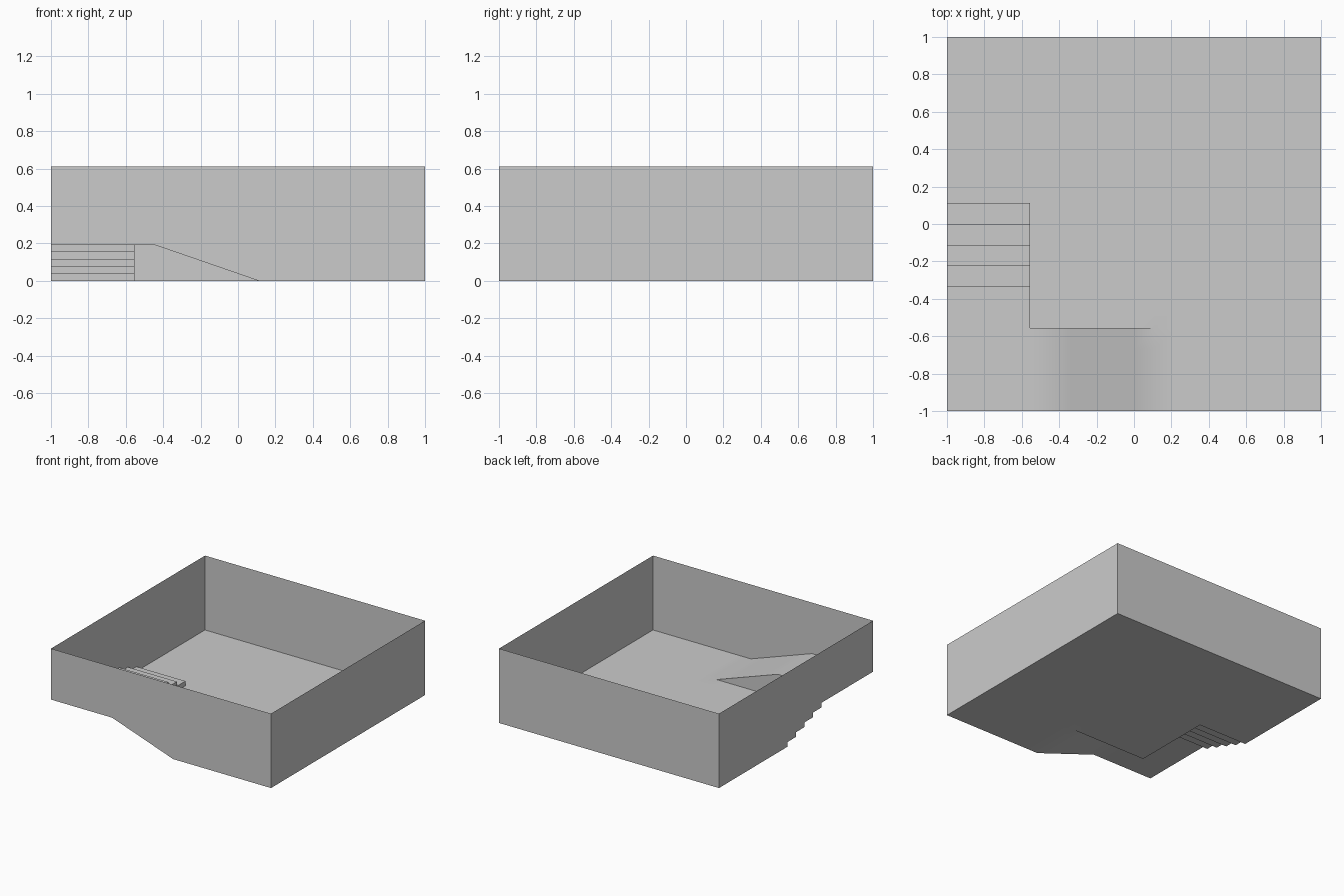
import bpy, bmesh, math

if "Cube" in bpy.data.objects:
    bpy.data.objects.remove(bpy.data.objects["Cube"])

N = 18               # cells per side
U = 2 / N            # cell size
H = 0.192            # platform height
TOP = 0.611          # wall height


def height(i, j, x):
    """Floor height of cell (i, j) at grid line x."""
    if i < 4 and j < 10:                       # platform and five steps
        return H * min(5, 10 - j) / 5
    if i >= 4 and j < 4:                       # ramp down from the platform
        return H * max(0, min(1, (10 - x) / 5))
    return 0.0


def point(x, y, z):
    return (x * U - 1, y * U - 1, z)


def face(bm, pts):
    unique = [p for k, p in enumerate(pts) if p != pts[k - 1]]
    if len(unique) > 2:
        bm.faces.new([bm.verts.new(p) for p in unique])


def strip(bm, x0, y0, x1, y1, low, high):
    """Upright face over one grid edge between two pairs of heights."""
    face(bm, [point(x0, y0, low[0]), point(x1, y1, low[1]),
              point(x1, y1, high[1]), point(x0, y0, high[0])])


def finish(bm, name):
    bmesh.ops.remove_doubles(bm, verts=bm.verts, dist=1e-4)
    mesh = bpy.data.meshes.new(name)
    bm.to_mesh(mesh)
    bm.free()
    obj = bpy.data.objects.new(name, mesh)
    bpy.context.collection.objects.link(obj)
    bpy.ops.object.select_all(action='DESELECT')
    obj.select_set(True)
    bpy.context.view_layer.objects.active = obj
    bpy.ops.object.shade_smooth_by_angle(angle=math.radians(30))


# floor with platform, stairs and ramp
bm = bmesh.new()
for i in range(N):
    for j in range(N):
        a, b = height(i, j, i), height(i, j, i + 1)
        face(bm, [point(i, j, a), point(i + 1, j, b),
                  point(i + 1, j + 1, b), point(i, j + 1, a)])
        # side faces towards +x and +y where the level drops
        if i < N - 1:
            c = height(i + 1, j, i + 1)
            if b > c:
                strip(bm, i + 1, j, i + 1, j + 1, (c, c), (b, b))
        if j < N - 1:
            low = (height(i, j + 1, i), height(i, j + 1, i + 1))
            if a > low[0] or b > low[1]:
                strip(bm, i + 1, j + 1, i, j + 1, low[::-1], (b, a))
finish(bm, "floor")

# thin walls whose lower edges follow the floor, facing inwards
bm = bmesh.new()
top = (TOP, TOP)
for k in range(N):
    front = (height(k, 0, k + 1), height(k, 0, k))
    left = height(0, k, 0)
    strip(bm, k + 1, 0, k, 0, front, top)
    strip(bm, k, N, k + 1, N, (0.0, 0.0), top)
    strip(bm, 0, k, 0, k + 1, (left, left), top)
    strip(bm, N, k + 1, N, k, (0.0, 0.0), top)
finish(bm, "walls")
